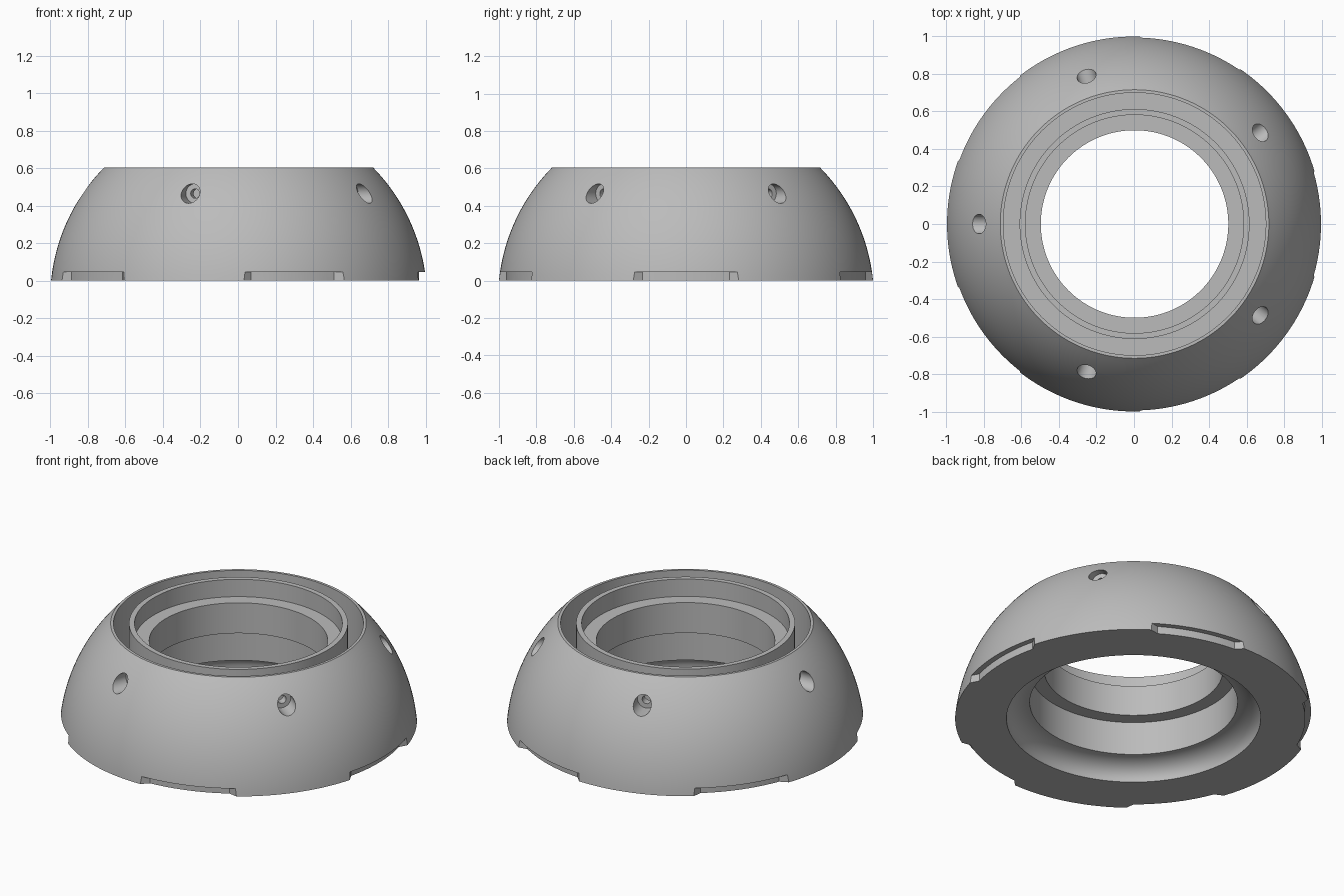
import bpy, bmesh, math
from mathutils import Matrix

if "Cube" in bpy.data.objects:
    bpy.data.objects.remove(bpy.data.objects["Cube"])

SEG = 160
SHIFT = 0.003          # keeps the notched body centred in x


def mesh_object(name, bm):
    bmesh.ops.recalc_face_normals(bm, faces=bm.faces[:])
    me = bpy.data.meshes.new(name)
    bm.to_mesh(me)
    bm.free()
    ob = bpy.data.objects.new(name, me)
    bpy.context.collection.objects.link(ob)
    ob.location.x = SHIFT
    return ob


def lathe(name, profile, steps):
    """Revolve a closed (radius, height) profile around z."""
    bm = bmesh.new()
    rings = []
    for i in range(steps):
        a = 2 * math.pi * i / steps
        rings.append([bm.verts.new((r * math.cos(a), r * math.sin(a), z)) for r, z in profile])
    n = len(profile)
    for i in range(steps):
        p, q = rings[i], rings[(i + 1) % steps]
        for j in range(n):
            k = (j + 1) % n
            bm.faces.new((p[j], q[j], q[k], p[k]))
    return mesh_object(name, bm)


# spherical outer wall
TOP, CZ, R = 0.605, -0.1, 1.005
outer = []
for i in range(25):
    z = TOP * i / 24
    outer.append((math.sqrt(R * R - (z - CZ) ** 2), z))

# top groove, thin inner collar, inner flange
inner = [(0.70, TOP), (0.70, 0.25), (0.613, 0.25), (0.613, TOP), (0.582, TOP),
         (0.582, 0.498), (0.50, 0.498), (0.50, 0.31), (0.582, 0.31)]

# concave cove leading to the bottom opening
cove = []
for i in range(11):
    a = math.pi / 2 * (1 - i / 10)
    cove.append((0.582 + 0.13 * math.cos(a), 0.104 * math.sin(a)))

body = lathe("domed_ring_body", outer + inner + cove, SEG)


def notch_cutter(angle):
    """Flared arc block that cuts one notch in the lower edge."""
    bm = bmesh.new()
    steps = 10
    cols = []
    for i in range(steps + 1):
        t = 2 * i / steps - 1
        col = []
        for r, half in ((0.962, 14.0), (1.06, 19.6)):
            a = angle + math.radians(half * t)
            for z in (-0.1, 0.046):
                col.append(bm.verts.new((r * math.cos(a), r * math.sin(a), z)))
        cols.append(col)
    order = (0, 1, 3, 2)
    for p, q in zip(cols, cols[1:]):
        for j in range(4):
            a, b = order[j], order[(j + 1) % 4]
            bm.faces.new((p[a], p[b], q[b], q[a]))
    for c in (cols[0], cols[-1]):
        bm.faces.new([c[j] for j in order])
    return mesh_object("notch_cutter", bm)


def hole_cutter(angle, radius, r0, r1):
    """Horizontal radial cylinder from r0 to r1."""
    bm = bmesh.new()
    m = (Matrix.Rotation(angle, 4, 'Z') @ Matrix.Translation(((r0 + r1) / 2, 0, 0.465))
         @ Matrix.Rotation(math.pi / 2, 4, 'Y'))
    bmesh.ops.create_cone(bm, cap_ends=True, segments=32, radius1=radius, radius2=radius,
                          depth=r1 - r0, matrix=m)
    return mesh_object("hole_cutter", bm)


# five notches alternate with five counterbored screw holes
cutters = []
for i in range(5):
    a = math.radians(72 * i)
    b = a + math.radians(36)
    cutters += [notch_cutter(a), hole_cutter(b, 0.052, 0.75, 1.1),
                hole_cutter(b, 0.025, 0.66, 0.8)]

for c in cutters:
    mod = body.modifiers.new("cut", 'BOOLEAN')
    mod.operation = 'DIFFERENCE'
    mod.solver = 'EXACT'
    mod.object = c

# bake the cuts and discard the cutters
bpy.context.view_layer.update()
dg = bpy.context.evaluated_depsgraph_get()
baked = bpy.data.meshes.new_from_object(body.evaluated_get(dg))
body.modifiers.clear()
body.data = baked
for c in cutters:
    bpy.data.objects.remove(c, do_unlink=True)

# single grey finish
grey = bpy.data.materials.new("satin_grey")
grey.diffuse_color = (0.5, 0.5, 0.5, 1)
grey.use_nodes = True
grey.node_tree.nodes["Principled BSDF"].inputs["Base Color"].default_value = grey.diffuse_color
baked.materials.clear()
baked.materials.append(grey)

bpy.context.view_layer.objects.active = body
body.select_set(True)
bpy.ops.object.shade_smooth_by_angle(angle=math.radians(30))
